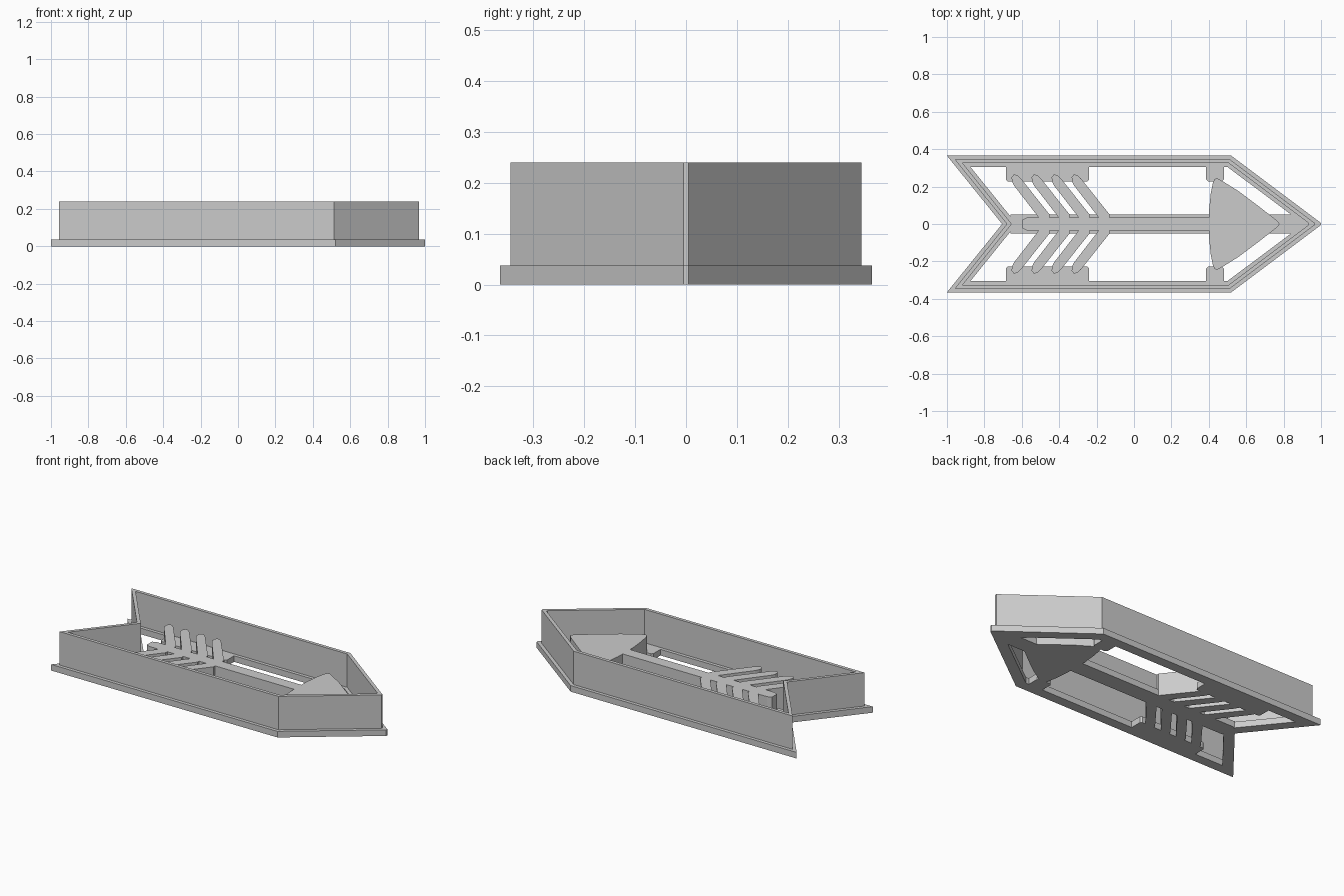
import bpy
import bmesh
from mathutils import Vector

if "Cube" in bpy.data.objects:
    bpy.data.objects.remove(bpy.data.objects["Cube"], do_unlink=True)

FLANGE_TOP, STAMP_TOP, WALL_TOP = 0.037, 0.135, 0.24

grey = bpy.data.materials.new("plain grey")
grey.use_nodes = True
grey.diffuse_color = (0.6, 0.6, 0.6, 1)
grey.node_tree.nodes["Principled BSDF"].inputs["Base Color"].default_value = (0.6, 0.6, 0.6, 1)


def finish(name, bm, mirror=False):
    bmesh.ops.recalc_face_normals(bm, faces=bm.faces)
    mesh = bpy.data.meshes.new(name)
    bm.to_mesh(mesh)
    bm.free()
    mesh.materials.append(grey)
    obj = bpy.data.objects.new(name, mesh)
    bpy.context.collection.objects.link(obj)
    if mirror:
        mod = obj.modifiers.new("Mirror", "MIRROR")
        mod.use_axis = (False, True, False)
        mod.use_mirror_merge = False
    return obj


def add_prism(bm, points, top):
    """Extrude a flat profile from the ground up to the given height."""
    face = bm.faces.new([bm.verts.new((x, y, 0)) for x, y in points])
    out = bmesh.ops.extrude_face_region(bm, geom=[face], use_keep_orig=True)
    verts = [g for g in out["geom"] if isinstance(g, bmesh.types.BMVert)]
    bmesh.ops.translate(bm, verts=verts, vec=(0, 0, top))


def prisms(name, profiles, top, mirror=False):
    bm = bmesh.new()
    for points in profiles:
        add_prism(bm, points, top)
    return finish(name, bm, mirror)


def symmetric(half):
    """Complete a profile that runs from the rear to the tip on the +y side."""
    return half + [(x, -y) for x, y in reversed(half) if y > 0]


def arrow_outline(inset):
    """Outer arrow contour, moved inward, with a slightly blunt tip."""
    pts = [Vector(p) for p in symmetric([(-0.705, 0), (-1, 0.365), (0.52, 0.365), (1.005, 0)])]
    loop = []
    for i, p in enumerate(pts):
        d1 = (p - pts[i - 1]).normalized()
        d2 = (pts[(i + 1) % len(pts)] - p).normalized()
        n1, n2 = Vector((d1.y, -d1.x)), Vector((d2.y, -d2.x))
        loop.append(p + (n1 + n2) * inset / (1 + n1.dot(n2)))
    tip = loop[3]
    loop[3:4] = [tip + Vector((-0.005, s)) for s in (0.005, -0.005)]
    return loop


def ring(name, outer, inner, bottom, top):
    """Closed band between two insets of the arrow contour."""
    bm = bmesh.new()
    rows = [[bm.verts.new((p.x, p.y, z)) for p in arrow_outline(d)]
            for d, z in ((outer, bottom), (outer, top), (inner, top), (inner, bottom))]
    n = len(rows[0])
    for k in range(4):
        a, b = rows[k], rows[(k + 1) % 4]
        for i in range(n):
            j = (i + 1) % n
            bm.faces.new((a[i], a[j], b[j], b[i]))
    return finish(name, bm)


def box(x0, x1, y0, y1):
    return [(x0, y0), (x1, y0), (x1, y1), (x0, y1)]


def tab(x0, x1, c=0.01):
    """Tab reaching in from the flange, with clipped inner corners."""
    y0, y1 = 0.228, 0.31
    return [(x0, y1), (x0, y0 + c), (x0 + c, y0), (x1 - c, y0), (x1, y0 + c), (x1, y1)]


# Outer frame
ring("base_flange", 0, 0.06, 0, FLANGE_TOP)
ring("outer_wall", 0.02, 0.04, FLANGE_TOP, WALL_TOP)

# Flat bars and tabs tying the inner arrow to the flange
prisms("spine_bars", [box(-0.66, 0.41, -0.05, 0.05), box(0.7, 0.91, -0.05, 0.05)], FLANGE_TOP)
prisms("side_tabs", [tab(-0.685, -0.24), tab(0.385, 0.48)], FLANGE_TOP, mirror=True)

# Inner arrow
prisms("arrow_shaft", [symmetric([(-0.595, 0.024), (-0.57, 0.035), (0.41, 0.035)])], STAMP_TOP)
head = [(0.4, 0), (0.402, 0.08), (0.41, 0.16), (0.422, 0.22), (0.43, 0.24), (0.445, 0.245),
        (0.48, 0.225), (0.56, 0.175), (0.66, 0.1), (0.76, 0.022), (0.78, 0)]
prisms("arrow_head", [symmetric(head)], STAMP_TOP)

# Slanted feathers
feather = [(-0.185, 0.03), (-0.32, 0.205), (-0.332, 0.228), (-0.333, 0.25), (-0.322, 0.265),
           (-0.305, 0.262), (-0.285, 0.245), (-0.13, 0.05), (-0.13, 0.03)]
prisms("feathers", [[(x - 0.107 * k, y) for x, y in feather] for k in range(4)],
       STAMP_TOP, mirror=True)
